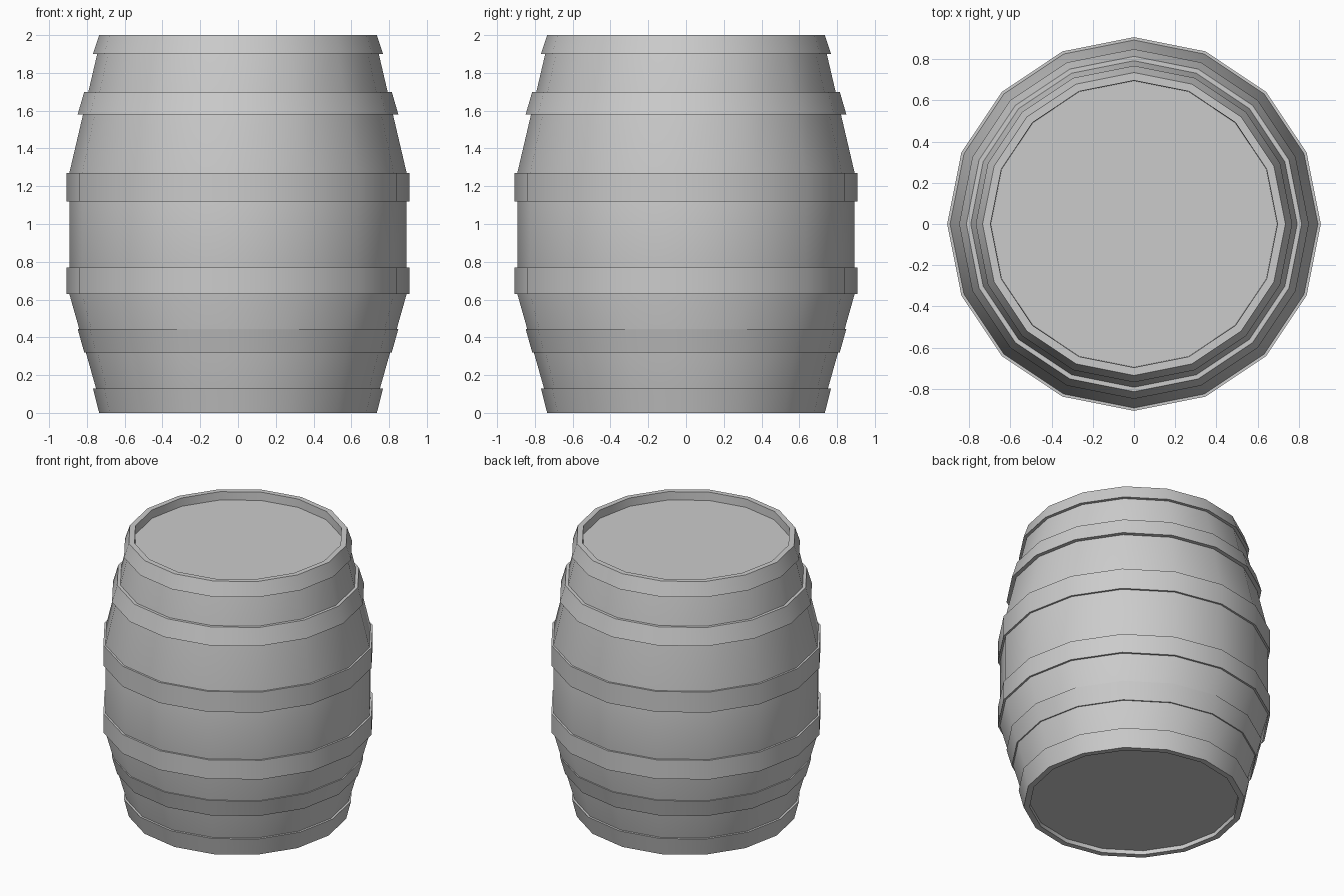
import bpy
from math import cos, sin, pi, radians

if "Cube" in bpy.data.objects:
    bpy.data.objects.remove(bpy.data.objects["Cube"])

SIDES = 16


def lathe(name, profile, closed=False):
    """Spin (radius, z) points around z; open profiles get flat end caps."""
    n = len(profile)
    verts = [(r * cos(2 * pi * i / SIDES), r * sin(2 * pi * i / SIDES), z)
             for r, z in profile for i in range(SIDES)]
    faces = []
    for k in range(n if closed else n - 1):
        a, b = k * SIDES, (k + 1) % n * SIDES
        for i in range(SIDES):
            j = (i + 1) % SIDES
            faces.append((a + i, a + j, b + j, b + i))
    if not closed:
        faces.append(tuple(reversed(range(SIDES))))
        faces.append(tuple(range((n - 1) * SIDES, n * SIDES)))
    mesh = bpy.data.meshes.new(name)
    mesh.from_pydata(verts, [], faces)
    obj = bpy.data.objects.new(name, mesh)
    bpy.context.collection.objects.link(obj)
    bpy.ops.object.select_all(action='DESELECT')
    obj.select_set(True)
    bpy.context.view_layer.objects.active = obj
    bpy.ops.object.shade_smooth_by_angle(angle=radians(30))
    return obj


# Outer radius of the staves by height
BODY = [(0.715, 0.0), (0.893, 0.63), (0.893, 1.27), (0.722, 2.0)]


def body_radius(z):
    for (r0, z0), (r1, z1) in zip(BODY, BODY[1:]):
        if z <= z1:
            return r0 + (r1 - r0) * (z - z0) / (z1 - z0)


# Barrel body with recessed bottom and lid
lathe("barrel_body",
      [(0.695, 0.03), (0.695, 0.0)] + BODY + [(0.697, 2.0), (0.695, 1.94)])

# Hoops: bottom radius, bottom z, top radius, top z
hoops = {
    "bottom_hoop": (0.735, 0.0, 0.768, 0.13),
    "lower_hoop": (0.814, 0.32, 0.849, 0.445),
    "lower_belly_hoop": (0.907, 0.63, 0.907, 0.77),
    "upper_belly_hoop": (0.907, 1.12, 0.907, 1.27),
    "upper_hoop": (0.849, 1.58, 0.814, 1.70),
    "top_hoop": (0.768, 1.90, 0.735, 2.0),
}
for name, (r0, z0, r1, z1) in hoops.items():
    lathe(name, [(r0, z0), (r1, z1), (body_radius(z1), z1), (body_radius(z0), z0)],
          closed=True)
